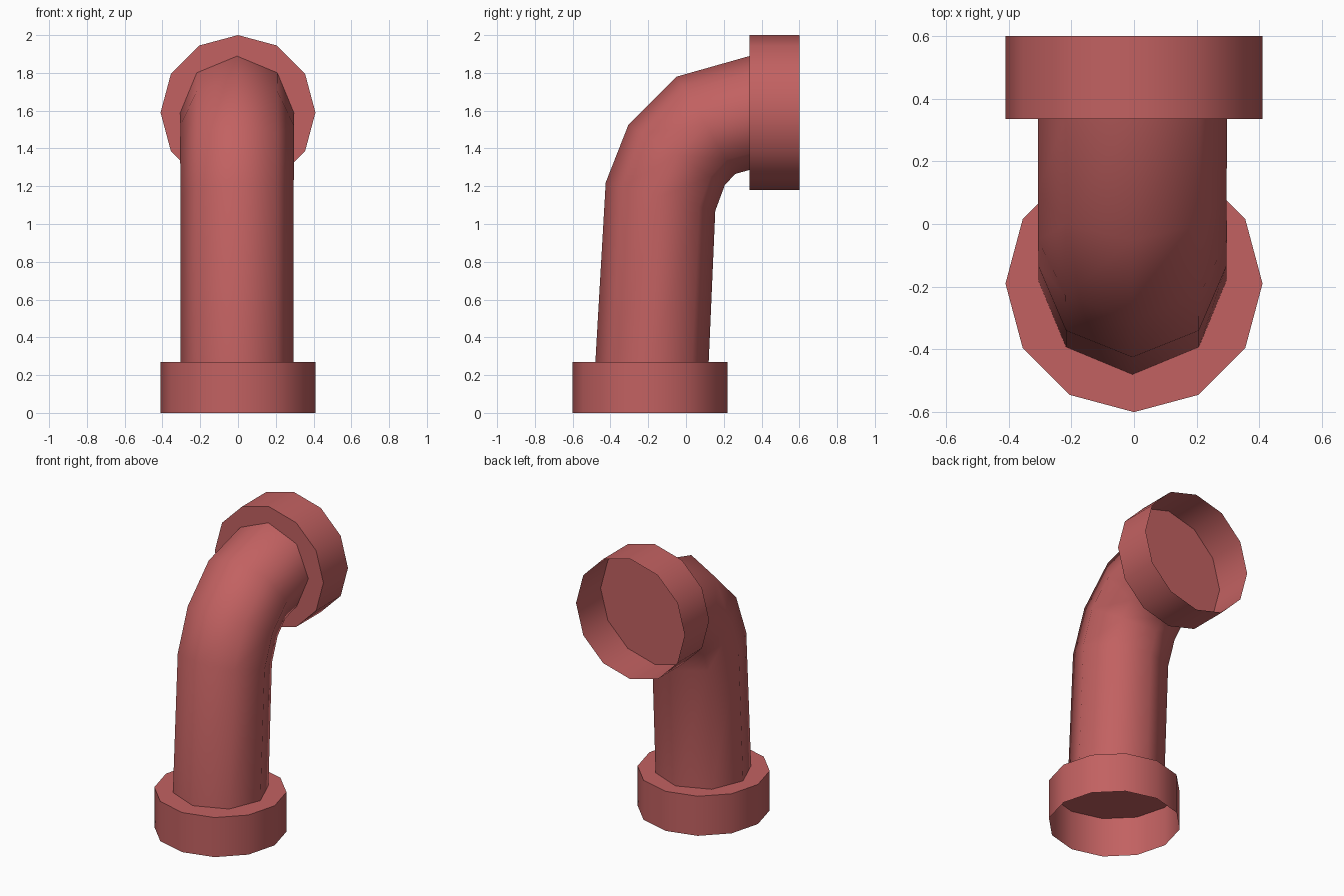
import bpy, bmesh, math
from mathutils import Vector

if "Cube" in bpy.data.objects:
    bpy.data.objects.remove(bpy.data.objects["Cube"])

red = bpy.data.materials.new("dusty red")
red.diffuse_color = (0.54, 0.12, 0.12, 1)
red.use_nodes = True
red.node_tree.nodes["Principled BSDF"].inputs["Base Color"].default_value = red.diffuse_color


def tube(name, x, rings, sides, cap_start, cap_end):
    """Skin rings given by two opposite rim points (y, z) in the side plane."""
    bm = bmesh.new()
    loops = []
    for (ya, za), (yb, zb) in rings:
        a, b = Vector((x, ya, za)), Vector((x, yb, zb))
        mid, u = (a + b) / 2, (a - b) / 2
        w = Vector((u.length, 0, 0))
        loops.append([bm.verts.new(mid + u * math.cos(t) + w * math.sin(t))
                      for t in (math.tau * i / sides for i in range(sides))])
    for p, q in zip(loops, loops[1:]):
        for i in range(sides):
            j = (i + 1) % sides
            bm.faces.new((p[i], p[j], q[j], q[i])).smooth = True
    for wanted, loop in ((cap_start, loops[0]), (cap_end, loops[-1])):
        if wanted:
            for e in bm.faces.new(loop).edges:
                e.smooth = False
    bmesh.ops.recalc_face_normals(bm, faces=bm.faces)
    me = bpy.data.meshes.new(name)
    bm.to_mesh(me)
    bm.free()
    me.materials.append(red)
    ob = bpy.data.objects.new(name, me)
    bpy.context.collection.objects.link(ob)


# bent eight-sided pipe: outer and inner rim points along the elbow
tube("bent_pipe", -0.005, [
    ((-0.48, 0.266), (0.12, 0.266)),
    ((-0.425, 1.22), (0.155, 1.07)),
    ((-0.305, 1.525), (0.205, 1.205)),
    ((-0.05, 1.78), (0.26, 1.265)),
    ((0.339, 1.89), (0.339, 1.287))], 8, True, True)

# twelve-sided collars, thin walled and open on the outer end
tube("bottom_collar", 0, [
    ((-0.60, 0.0), (0.22, 0.0)),
    ((-0.60, 0.27), (0.22, 0.27))], 12, False, True)
tube("top_collar", 0, [
    ((0.60, 2.0), (0.60, 1.18)),
    ((0.335, 2.0), (0.335, 1.18))], 12, False, True)
